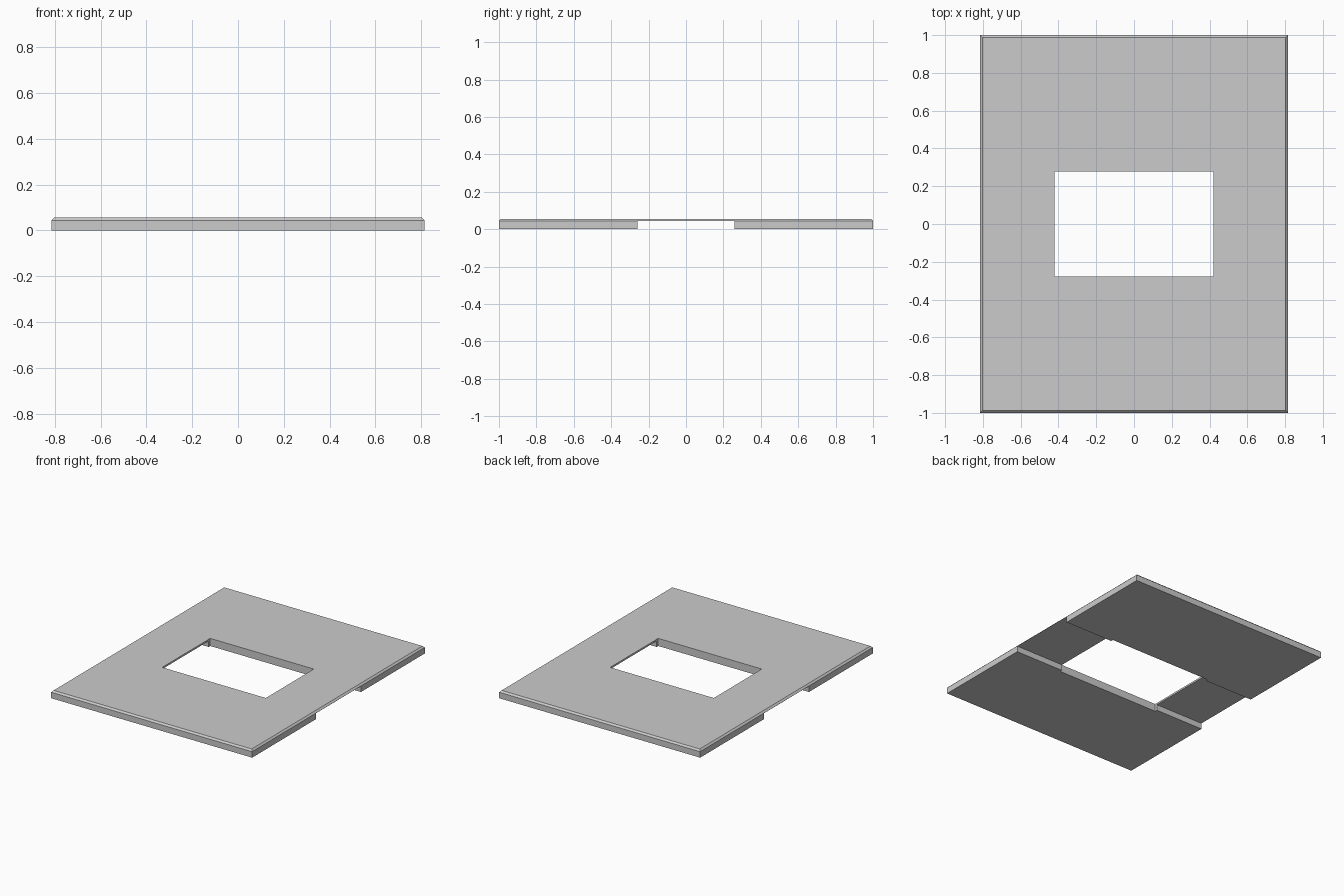
import bpy
import bmesh
from mathutils import Matrix, Vector

WIDTH, DEPTH, HEIGHT = 1.63, 2.0, 0.056
CHAMFER = 0.012

cube = bpy.data.objects.get("Cube")
if cube:
    bpy.data.objects.remove(cube, do_unlink=True)

grey = bpy.data.materials.new("plain_grey")
grey.use_nodes = True
colour = (0.6, 0.6, 0.6, 1)
grey.diffuse_color = colour
grey.node_tree.nodes["Principled BSDF"].inputs["Base Color"].default_value = colour


def box(name, size, z_min, z_max, chamfer=0):
    """Box centred on x and y, with an optional chamfer round its top rim."""
    bm = bmesh.new()
    scale = Matrix.Diagonal(Vector((size[0], size[1], z_max - z_min, 1)))
    move = Matrix.Translation((0, 0, (z_min + z_max) / 2))
    bmesh.ops.create_cube(bm, size=1, matrix=move @ scale)
    if chamfer:
        rim = [e for e in bm.edges if all(v.co.z > z_max - 0.001 for v in e.verts)]
        bmesh.ops.bevel(bm, geom=rim, offset=chamfer, segments=1, affect='EDGES')
    mesh = bpy.data.meshes.new(name)
    bm.to_mesh(mesh)
    bm.free()
    mesh.materials.append(grey)
    obj = bpy.data.objects.new(name, mesh)
    bpy.context.collection.objects.link(obj)
    return obj


# Chamfered slab
plate = box("cover_plate", (WIDTH, DEPTH), 0, HEIGHT, CHAMFER)

# Channel under the plate, and the slightly wider window through it
cutters = [
    box("channel_cutter", (2, 0.52), -0.1, 0.043),
    box("window_cutter", (0.84, 0.556), -0.2, 0.2),
]
for cutter in cutters:
    mod = plate.modifiers.new(cutter.name, 'BOOLEAN')
    mod.operation = 'DIFFERENCE'
    mod.solver = 'EXACT'
    mod.object = cutter

# Apply the cuts, then drop the cutters
bpy.context.view_layer.objects.active = plate
plate.select_set(True)
for mod in list(plate.modifiers):
    bpy.ops.object.modifier_apply(modifier=mod.name)
for cutter in cutters:
    bpy.data.objects.remove(cutter, do_unlink=True)
